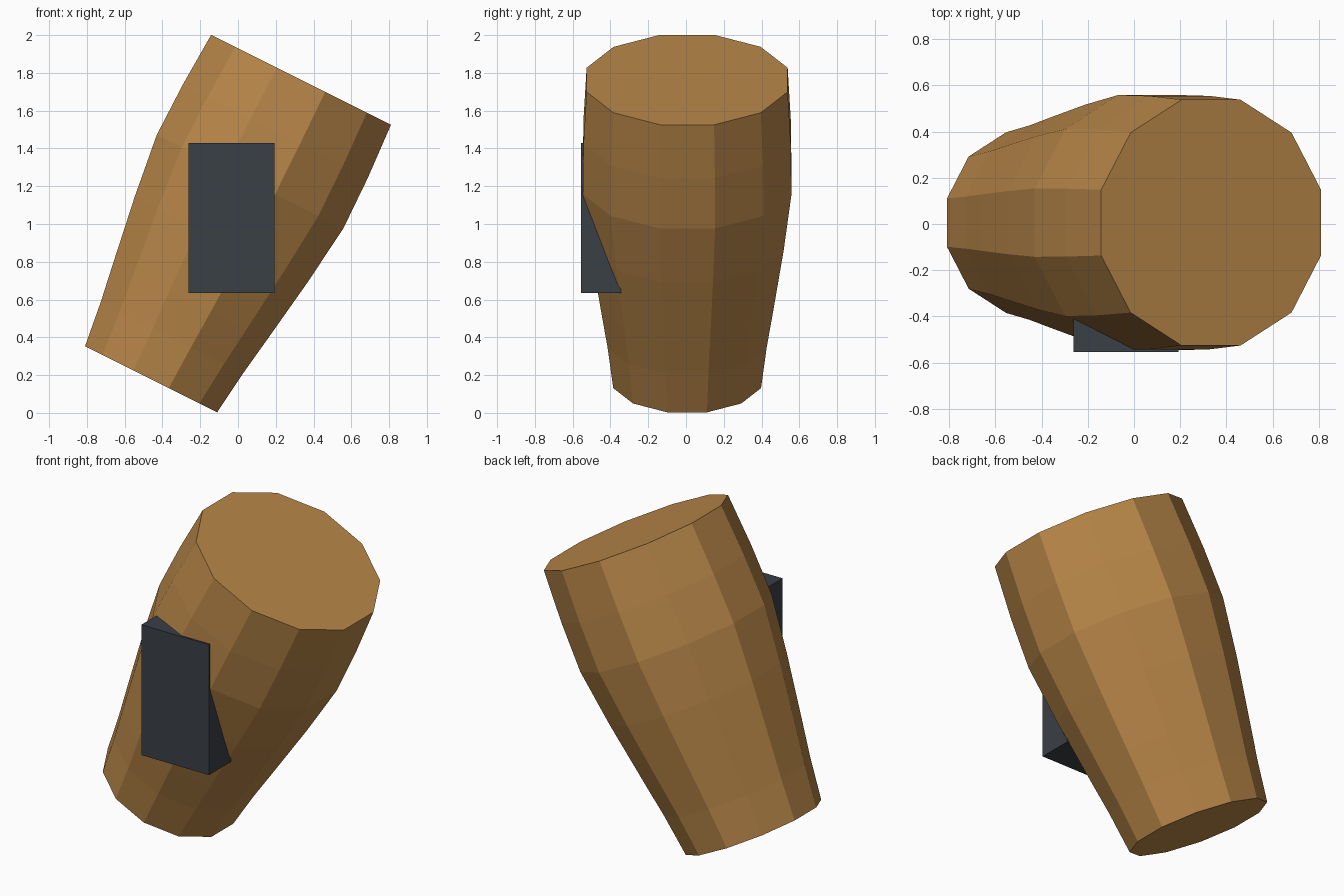
import bpy, bmesh, math
from mathutils import Matrix

if "Cube" in bpy.data.objects:
    bpy.data.objects.remove(bpy.data.objects["Cube"])


def material(name, rgb):
    m = bpy.data.materials.new(name)
    m.diffuse_color = (*rgb, 1)
    m.use_nodes = True
    m.node_tree.nodes["Principled BSDF"].inputs["Base Color"].default_value = m.diffuse_color
    return m


def finish(bm, name, mat):
    bmesh.ops.recalc_face_normals(bm, faces=bm.faces)
    me = bpy.data.meshes.new(name)
    bm.to_mesh(me)
    bm.free()
    me.materials.append(mat)
    ob = bpy.data.objects.new(name, me)
    bpy.context.collection.objects.link(ob)
    return ob


wood = material("warm wood brown", (0.48, 0.24, 0.065))
slate = material("dark slate", (0.042, 0.050, 0.061))

# Tilted twelve-sided barrel: (height along axis, radius) profile
SIDES = 12
profile = [(0, 0.405), (0.244, 0.436), (0.46, 0.471), (0.83, 0.529),
           (1.17, 0.572), (1.466, 0.568), (1.773, 0.551)]
bm = bmesh.new()
rings = []
for h, r in profile:
    rings.append([bm.verts.new((r * math.cos(a), r * math.sin(a), h))
                  for a in (math.tau * (i + 0.5) / SIDES for i in range(SIDES))])
for low, high in zip(rings, rings[1:]):
    for i in range(SIDES):
        j = (i + 1) % SIDES
        bm.faces.new((low[i], low[j], high[j], high[i]))
bm.faces.new(rings[0])
bm.faces.new(rings[-1])
tilt = Matrix.Translation((-0.46, 0.006, 0.178)) @ Matrix.Rotation(math.radians(26.6), 4, 'Y')
bm.transform(tilt)
finish(bm, "barrel_body", wood)

# Upright block set into the front of the barrel
bm = bmesh.new()
bmesh.ops.create_cube(bm, size=1)
bm.transform(Matrix.Translation((-0.035, -0.45, 1.0325))
             @ Matrix.Diagonal((0.456, 0.21, 0.795, 1)))
finish(bm, "front_block", slate)
